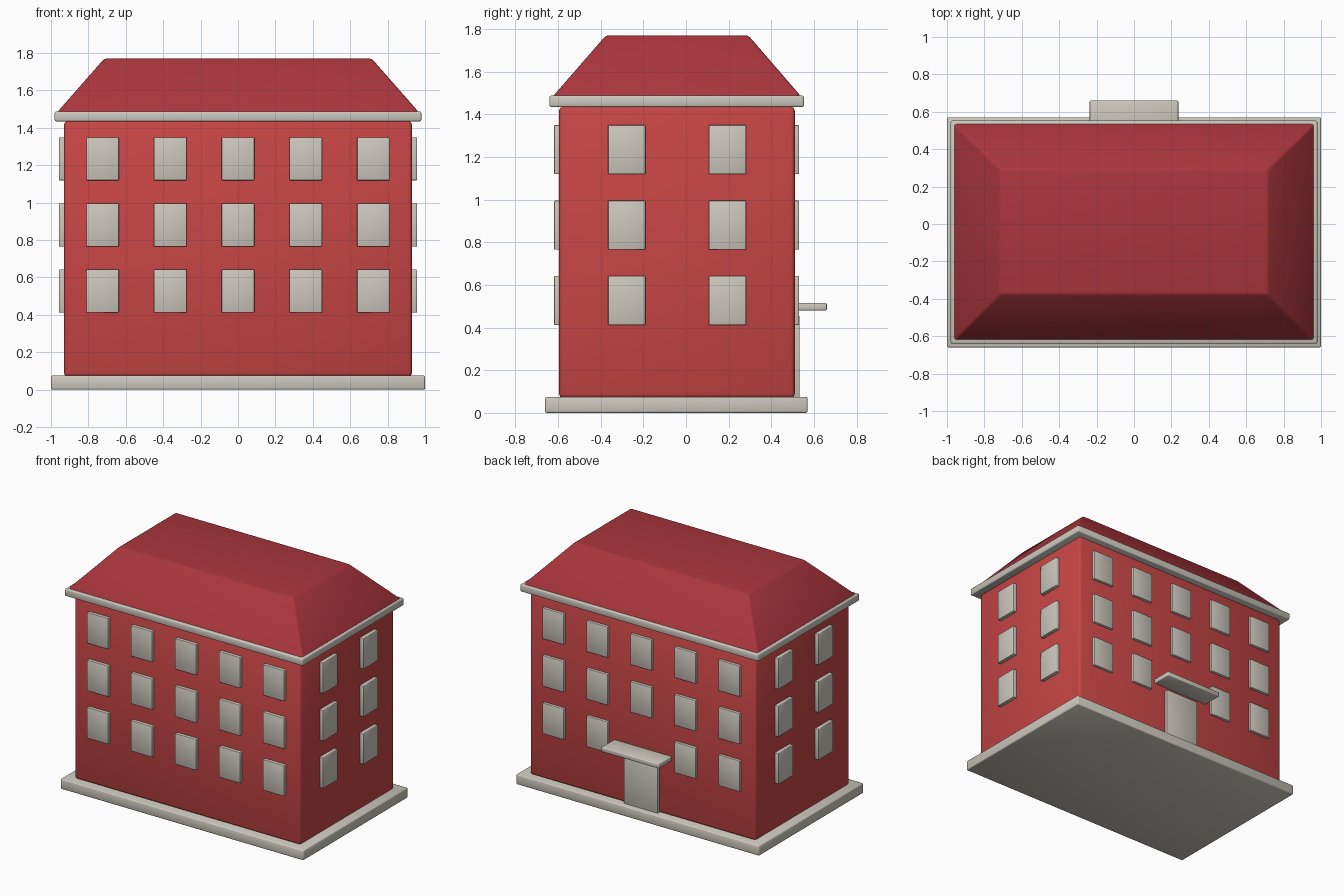
import bpy, bmesh, math

cube = bpy.data.objects.get("Cube")
if cube:
    bpy.data.objects.remove(cube, do_unlink=True)


def material(name, rgb):
    mat = bpy.data.materials.new(name)
    mat.use_nodes = True
    mat.diffuse_color = (*rgb, 1)
    mat.node_tree.nodes["Principled BSDF"].inputs["Base Color"].default_value = (*rgb, 1)
    return mat


WALL = material("wall_red", (0.58, 0.06, 0.06))
ROOF = material("roof_dark_red", (0.40, 0.036, 0.046))
STONE = material("pale_stone", (0.61, 0.58, 0.51))


def block(name, xr, yr, zr, mat, bevel=0.006, top=None, angle=60):
    """Bevelled box; top optionally gives (x range, y range) of a tapered top."""
    bm = bmesh.new()
    bmesh.ops.create_cube(bm, size=1)
    for v in bm.verts:
        upper = v.co.z > 0
        ax, ay = top if top and upper else (xr, yr)
        v.co = (ax[v.co.x > 0], ay[v.co.y > 0], zr[upper])
    mesh = bpy.data.meshes.new(name)
    bm.to_mesh(mesh)
    bm.free()
    mesh.materials.append(mat)
    ob = bpy.data.objects.new(name, mesh)
    bpy.context.collection.objects.link(ob)
    mod = ob.modifiers.new("soft_edges", "BEVEL")
    mod.width = bevel
    mod.segments = 2
    mod.limit_method = "ANGLE"
    mod.angle_limit = math.radians(25)
    bpy.ops.object.select_all(action="DESELECT")
    ob.select_set(True)
    bpy.context.view_layer.objects.active = ob
    bpy.ops.object.modifier_apply(modifier=mod.name)
    bpy.ops.object.shade_smooth_by_angle(angle=math.radians(angle))
    return ob


# Main masses, stacked from the ground up
block("base_slab", (-1, 1), (-0.66, 0.57), (0, 0.075), STONE, 0.008)
block("walls", (-0.93, 0.93), (-0.595, 0.51), (0.07, 1.435), WALL, 0.018)
block("cornice", (-0.98, 0.98), (-0.64, 0.553), (1.434, 1.487), STONE, 0.008)
block("roof", (-0.967, 0.967), (-0.625, 0.54), (1.483, 1.77), ROOF, 0.012,
      top=((-0.715, 0.715), (-0.375, 0.292)), angle=75)

# Window panels on all four sides
HALF = 0.087
for row, z in enumerate((0.412, 0.765, 1.119)):
    zr = (z, z + 0.23)
    for col in range(5):
        x = (col - 2) * 0.362
        xr = (x - HALF, x + HALF)
        block(f"front_window_{row}_{col}", xr, (-0.618, -0.57), zr, STONE, 0.004)
        if row or col != 2:  # the entrance takes this place
            block(f"back_window_{row}_{col}", xr, (0.49, 0.53), zr, STONE, 0.004)
    for col, y in enumerate((-0.278, 0.194)):
        for side, xr in (("right", (-0.957, -0.91)), ("left", (0.91, 0.957))):
            block(f"{side}_window_{row}_{col}", xr, (y - HALF, y + HALF), zr, STONE, 0.004)

# Rear entrance
block("back_door", (-0.14, 0.14), (0.49, 0.533), (0.07, 0.455), STONE, 0.004)
block("door_canopy", (-0.237, 0.237), (0.49, 0.66), (0.48, 0.515), STONE, 0.006)
